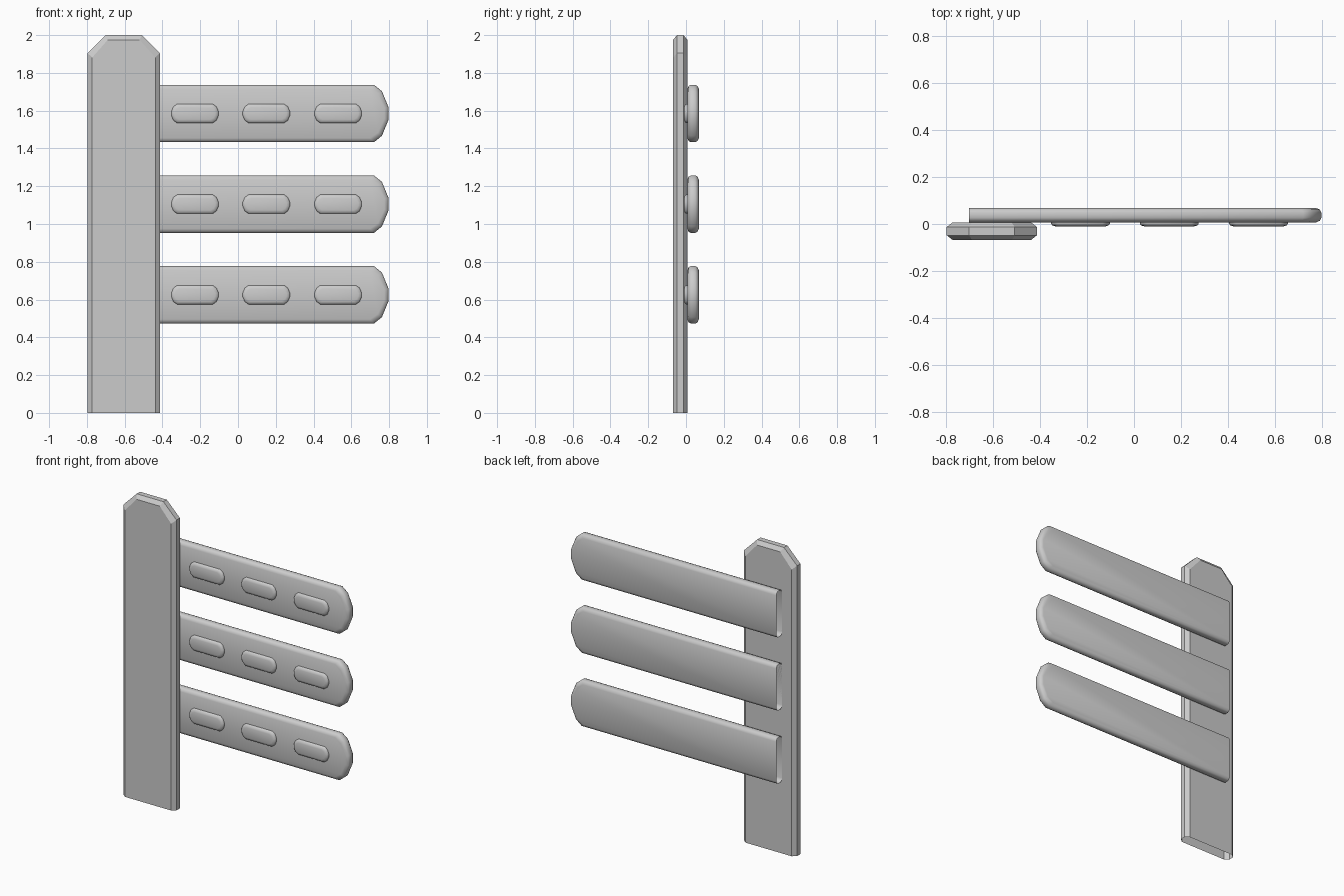
import bpy, bmesh, math

if "Cube" in bpy.data.objects:
    bpy.data.objects.remove(bpy.data.objects["Cube"])


def loft(name, outline, anchor, size, layers, open_edge=False, back=True, smooth=None):
    """Stack inset copies of an x/z outline along y; each layer is (inset, y)."""
    bm = bmesh.new()
    rings = []
    for inset, y in layers:
        sx, sz = 1 - inset / size[0], 1 - inset / size[1]
        rings.append([bm.verts.new((anchor[0] + (x - anchor[0]) * sx, y,
                                    anchor[1] + (z - anchor[1]) * sz)) for x, z in outline])
    n = len(outline)
    for a, b in zip(rings, rings[1:]):
        for i in range(n - 1 if open_edge else n):
            j = (i + 1) % n
            bm.faces.new((a[i], a[j], b[j], b[i]))
    bm.faces.new(rings[0])
    if back:
        bm.faces.new(rings[-1])
    bmesh.ops.recalc_face_normals(bm, faces=bm.faces)
    # make sure the front cap looks towards -y
    bm.faces.ensure_lookup_table()
    bm.normal_update()
    if min(bm.faces, key=lambda f: f.calc_center_median().y).normal.y > 0:
        bmesh.ops.reverse_faces(bm, faces=bm.faces)
    mesh = bpy.data.meshes.new(name)
    bm.to_mesh(mesh)
    bm.free()
    obj = bpy.data.objects.new(name, mesh)
    bpy.context.collection.objects.link(obj)
    if smooth:
        bpy.ops.object.select_all(action='DESELECT')
        obj.select_set(True)
        bpy.context.view_layer.objects.active = obj
        bpy.ops.object.shade_smooth_by_angle(angle=math.radians(smooth))
    return obj


# Upright post: chamfered top corners and edges, open underside
X0, X1 = -0.797, -0.413
post = [(X1, 0), (X1, 1.905), (X1 - 0.095, 2), (X0 + 0.095, 2), (X0, 1.905), (X0, 0)]
loft("post", post, ((X0 + X1) / 2, 0), ((X1 - X0) / 2, 2),
     [(0.025, -0.068), (0, -0.048), (0, -0.013), (0.025, 0.007)], open_edge=True)

# Planks with rounded free ends, each carrying three raised pads
for k, zc in enumerate((0.625, 1.105, 1.585), 1):
    upper = [(-0.703, 0.152), (0.72, 0.152), (0.762, 0.118), (0.797, 0.033)]
    plank = [(x, zc + z) for x, z in upper] + [(x, zc - z) for x, z in reversed(upper)]
    loft(f"plank_{k}", plank, (-0.703, zc), (1.5, 0.152),
         [(0.022, 0.007), (0.006, 0.014), (0, 0.026),
          (0, 0.049), (0.006, 0.061), (0.022, 0.068)], open_edge=True, smooth=50)

    for p, xc in enumerate((-0.228, 0.15, 0.53), 1):
        quarter = [(0.095, 0.05), (0.114, 0.036), (0.125, 0.010)]
        right = quarter + [(x, -z) for x, z in reversed(quarter)]
        pad = [(xc + x, zc + z) for x, z in right + [(-x, -z) for x, z in right]]
        loft(f"pad_{k}_{p}", pad, (xc, zc), (0.125, 0.05),
             [(0.018, -0.010), (0.005, -0.006), (0, 0.001), (0, 0.012)], back=False, smooth=50)
